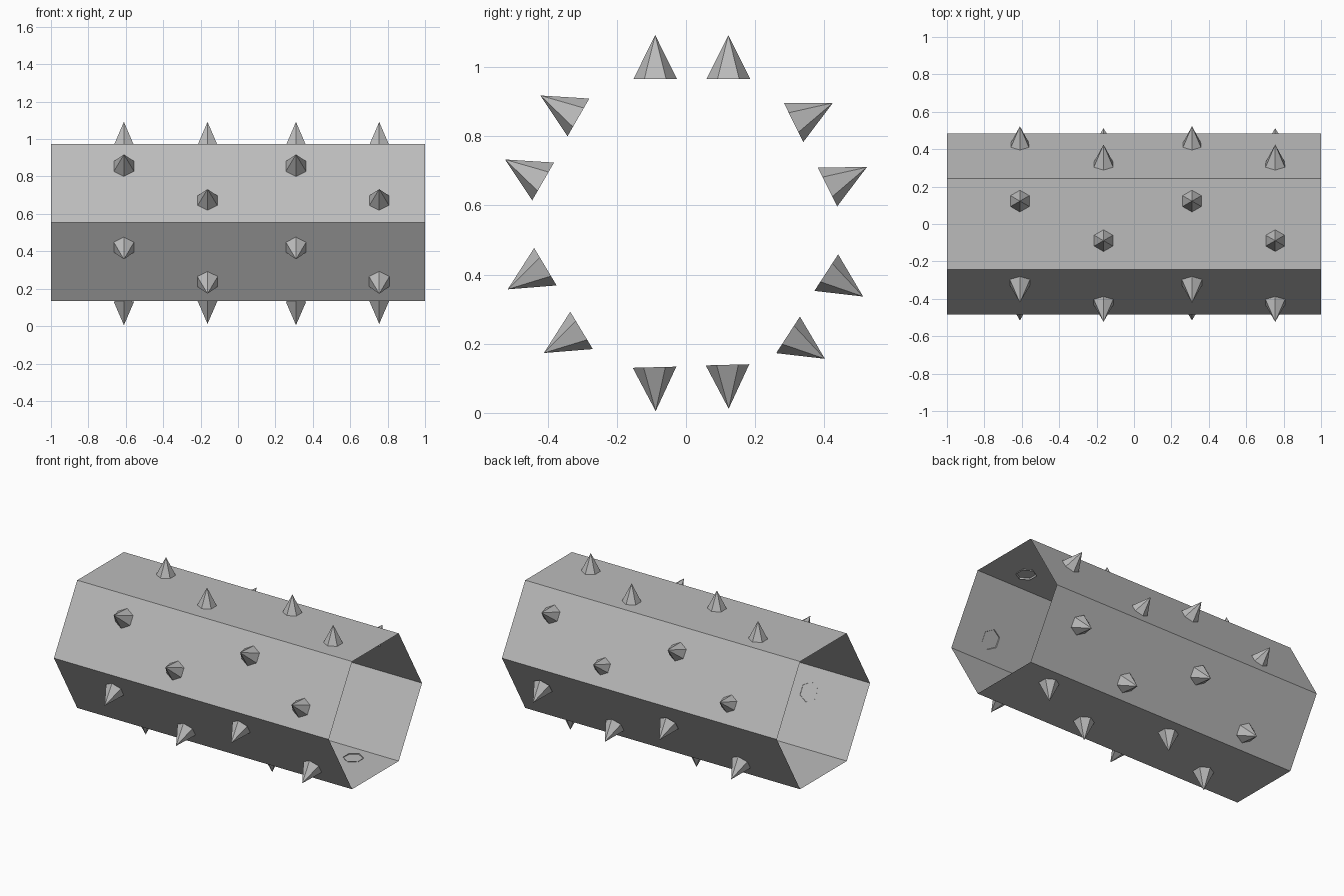
import bpy, bmesh, math
from mathutils import Vector

if "Cube" in bpy.data.objects:
    bpy.data.objects.remove(bpy.data.objects["Cube"])

grey = bpy.data.materials.new("plain grey")
grey.diffuse_color = (0.5, 0.5, 0.5, 1)
grey.use_nodes = True
grey.node_tree.nodes["Principled BSDF"].inputs["Base Color"].default_value = grey.diffuse_color


def finish(name, bm):
    mesh = bpy.data.meshes.new(name)
    bm.to_mesh(mesh)
    bm.free()
    mesh.materials.append(grey)
    obj = bpy.data.objects.new(name, mesh)
    bpy.context.collection.objects.link(obj)
    return obj


# Open-ended, thin hexagonal tube along x
R, ZC = 0.485, 0.555
bm = bmesh.new()
rings = []
for x in (-1, 1):
    rings.append([bm.verts.new((x, R * math.cos(k * math.pi / 3),
                                ZC + R * math.sin(k * math.pi / 3))) for k in range(6)])
a, b = rings
for k in range(6):
    j = (k + 1) % 6
    bm.faces.new((a[k], a[j], b[j], b[k]))
finish("hexagonal_tube", bm)

# Six-sided open cone spikes, two staggered rows on each tube face
RADIUS, HEIGHT = 0.063, 0.127
ROW_X = ((-0.61, 0.31), (-0.163, 0.755))
# per face: pointing angle, base centre (y, z) of the first and second row
FACES = [
    ("top", 90, (0.1225, 0.965), (-0.089, 0.965)),
    ("back_upper", 26.5, (0.409, 0.6535), (0.311, 0.8395)),
    ("back_lower", -33, (0.295, 0.2255), (0.4055, 0.4055)),
    ("bottom", -88.5, (-0.091, 0.132), (0.12, 0.139)),
    ("front_lower", 211, (-0.4065, 0.4225), (-0.302, 0.2385)),
    ("front_upper", 150, (-0.311, 0.854), (-0.413, 0.669)),
]
for name, angle, *rows in FACES:
    t = math.radians(angle)
    out = Vector((0, math.cos(t), math.sin(t)))
    side = Vector((0, -math.sin(t), math.cos(t)))
    along = Vector((1, 0, 0))
    bm = bmesh.new()
    for xs, (y, z) in zip(ROW_X, rows):
        for x in xs:
            c = Vector((x, y, z))
            tip = bm.verts.new(c + out * HEIGHT)
            base = [bm.verts.new(c + RADIUS * (side * math.cos(k * math.pi / 3)
                                               + along * math.sin(k * math.pi / 3)))
                    for k in range(6)]
            for k in range(6):
                bm.faces.new((base[(k + 1) % 6], base[k], tip))
    # make every spike face point outward from its own axis
    for f in bm.faces:
        f.normal_update()
        if f.normal.dot(out) < 0:
            f.normal_flip()
    finish(name + "_spikes", bm)
